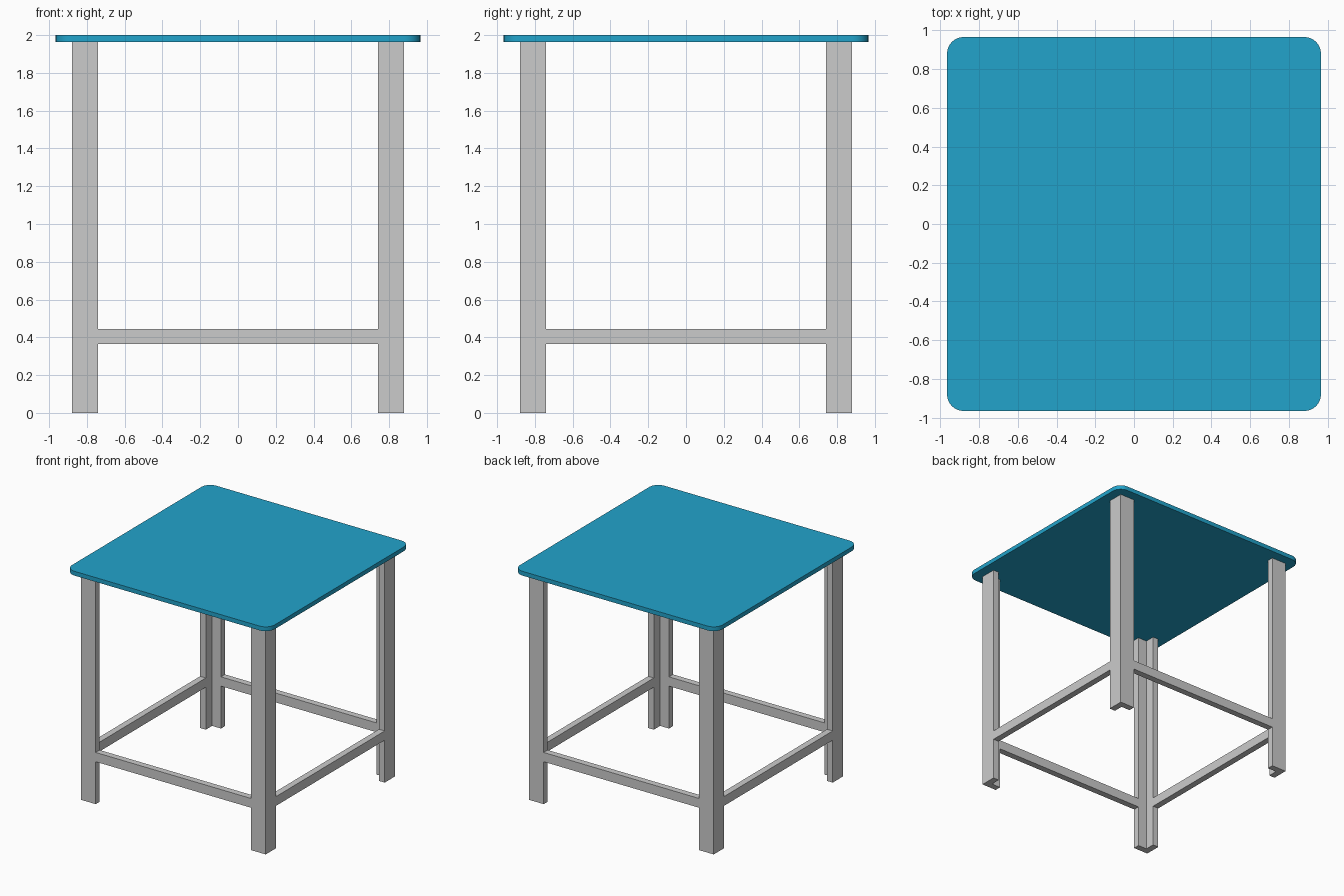
import bpy, bmesh, math

if "Cube" in bpy.data.objects:
    bpy.data.objects.remove(bpy.data.objects["Cube"])

OUT, LEG, T = 0.88, 0.14, 0.055   # outer half width, flange width, wall thickness
TOP_Z, BOT_Z = 2.0, 1.963         # table top faces


def prism(name, outline, z0, z1):
    """Extrude a closed xy outline from z0 to z1."""
    bm = bmesh.new()
    face = bm.faces.new([bm.verts.new((x, y, z0)) for x, y in outline])
    ext = bmesh.ops.extrude_face_region(bm, geom=[face])
    moved = [v for v in ext["geom"] if isinstance(v, bmesh.types.BMVert)]
    bmesh.ops.translate(bm, verts=moved, vec=(0, 0, z1 - z0))
    bmesh.ops.recalc_face_normals(bm, faces=bm.faces)
    mesh = bpy.data.meshes.new(name)
    bm.to_mesh(mesh)
    bm.free()
    ob = bpy.data.objects.new(name, mesh)
    bpy.context.collection.objects.link(ob)
    return ob


# Rounded square table top
half, rad, seg = 0.965, 0.085, 8
outline = []
for q, (sx, sy) in enumerate([(1, 1), (-1, 1), (-1, -1), (1, -1)]):
    for i in range(seg + 1):
        a = math.pi / 2 * (q + i / seg)
        outline.append((sx * (half - rad) + rad * math.cos(a),
                        sy * (half - rad) + rad * math.sin(a)))
top = prism("table_top", outline, BOT_Z, TOP_Z)
blue = bpy.data.materials.new("blue_top")
blue.diffuse_color = (0.016, 0.37, 0.60, 1)
blue.use_nodes = True
blue.node_tree.nodes["Principled BSDF"].inputs["Base Color"].default_value = blue.diffuse_color
top.data.materials.append(blue)
bpy.context.view_layer.objects.active = top
top.select_set(True)
bpy.ops.object.shade_smooth_by_angle(angle=math.radians(30))

# L-section legs, outer corner facing outwards
o, i, e = OUT, OUT - T, OUT - LEG
angle = [(o, o), (e, o), (e, i), (i, i), (i, e), (o, e)]
for ys, yn in ((-1, "front"), (1, "back")):
    for xs, xn in ((-1, "left"), (1, "right")):
        prism(f"{yn}_{xn}_leg", [(x * xs, y * ys) for x, y in angle], 0, BOT_Z)

# Rails between the legs, flush with the outer faces
bar = [(-e, -o), (e, -o), (e, -i), (-e, -i)]
for k, side in enumerate(("front", "right", "back", "left")):
    c, s = round(math.cos(k * math.pi / 2)), round(math.sin(k * math.pi / 2))
    prism(f"{side}_rail", [(x * c - y * s, x * s + y * c) for x, y in bar], 0.365, 0.445)
